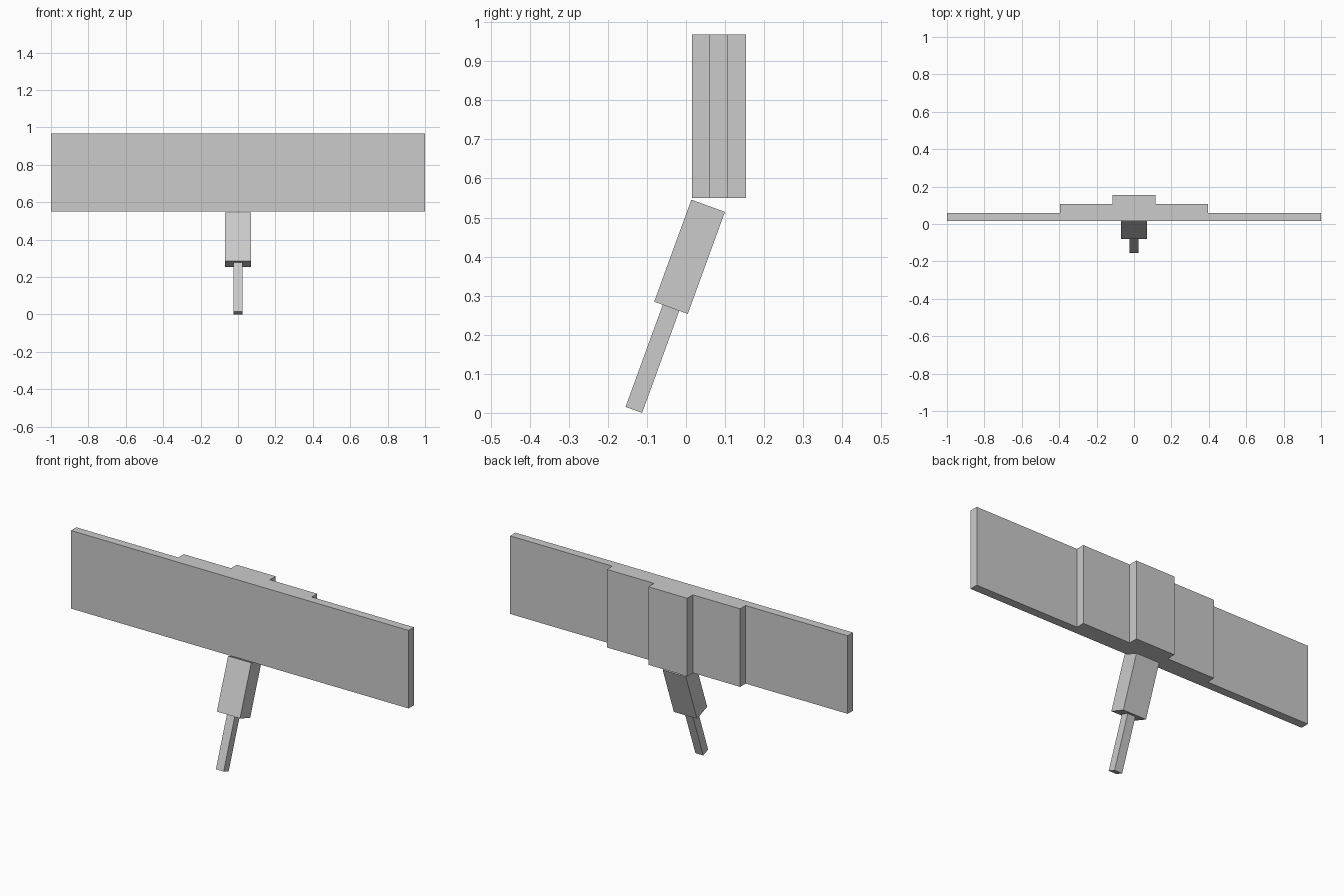
import bpy, bmesh, math
from mathutils import Matrix, Vector

if "Cube" in bpy.data.objects:
    bpy.data.objects.remove(bpy.data.objects["Cube"])

TILT = math.radians(20)
AXIS = Vector((0, math.sin(TILT), math.cos(TILT)))  # handle direction, upwards
FOOT = Vector((0, -0.1335, 0.0077))                 # centre of the handle's lower end
SEG = 0.278                                         # length of each handle section


def finish(name, bm):
    bmesh.ops.recalc_face_normals(bm, faces=bm.faces)
    mesh = bpy.data.meshes.new(name)
    bm.to_mesh(mesh)
    bm.free()
    obj = bpy.data.objects.new(name, mesh)
    bpy.context.collection.objects.link(obj)
    return obj


def handle_section(name, width, depth, start):
    bm = bmesh.new()
    centre = FOOT + AXIS * (start + SEG / 2)
    matrix = (Matrix.Translation(centre) @ Matrix.Rotation(-TILT, 4, 'X')
              @ Matrix.Diagonal((width, depth, SEG, 1)))
    bmesh.ops.create_cube(bm, size=1, matrix=matrix)
    return finish(name, bm)


# Stepped head: half profile mirrored, then extruded upwards
half = [(1.0, 0.015), (1.0, 0.06), (0.395, 0.06), (0.395, 0.106),
        (0.115, 0.106), (0.115, 0.154)]
outline = half + [(-x, y) for x, y in reversed(half)]
bm = bmesh.new()
face = bm.faces.new([bm.verts.new((x, y, 0.55)) for x, y in outline])
top = bmesh.ops.extrude_face_region(bm, geom=[face], use_keep_orig=True)
bmesh.ops.translate(bm, vec=(0, 0, 0.418),
                    verts=[g for g in top["geom"] if isinstance(g, bmesh.types.BMVert)])
finish("stepped_head", bm)

# Leaning handle: thin lower rod and thicker upper neck
handle_section("lower_rod", 0.046, 0.045, 0)
handle_section("upper_neck", 0.137, 0.0915, SEG)
